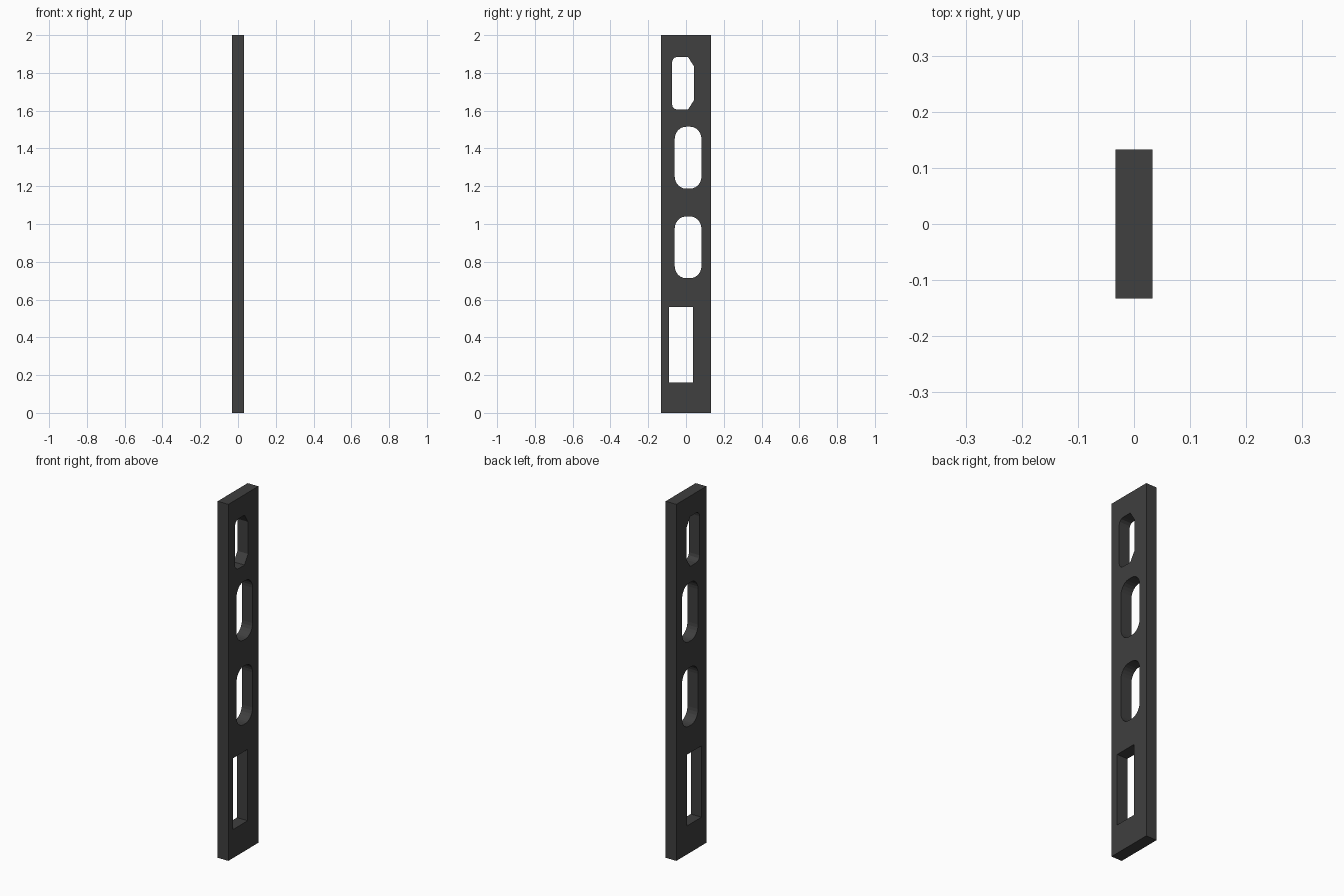
import bpy
from math import cos, sin, pi

if "Cube" in bpy.data.objects:
    bpy.data.objects.remove(bpy.data.objects["Cube"])

HALF_W, HALF_T, HEIGHT = 0.133, 0.033, 2.0


def rounded(y0, y1, z0, z1, corners):
    """Outline from the lower right corner, counter-clockwise.
    Each corner is (y radius, z radius, segments); 0 segments is a sharp corner."""
    pts = []
    places = [(y1, z0, -1, 1), (y1, z1, -1, -1), (y0, z1, 1, -1), (y0, z0, 1, 1)]
    for i, ((y, z, sy, sz), (ry, rz, n)) in enumerate(zip(places, corners)):
        if n == 0:
            pts.append((y, z))
            continue
        for k in range(n + 1):
            a = -pi / 2 + i * pi / 2 + k * pi / 2 / n
            pts.append((y + sy * ry + ry * cos(a), z + sz * rz + rz * sin(a)))
    return pts


sharp = [(0, 0, 0)] * 4
slot = [(0.06, 0.065, 6)] * 4
chamfer = (0.032, 0.05, 1)
small = (0.03, 0.03, 3)

outlines = [
    rounded(-HALF_W, HALF_W, 0, HEIGHT, sharp),                # plate edge
    rounded(-0.09, 0.038, 0.16, 0.56, sharp),                  # rectangular hole
    rounded(-0.06, 0.082, 0.713, 1.04, slot),                  # lower slot
    rounded(-0.06, 0.082, 1.187, 1.515, slot),                 # upper slot
    rounded(-0.074, 0.042, 1.605, 1.885, [chamfer, chamfer, small, small]),  # top hole
]

# Flat plate profile with holes, extruded through its thickness
curve = bpy.data.curves.new("slotted_plate", "CURVE")
curve.dimensions = "2D"
curve.fill_mode = "BOTH"
curve.extrude = HALF_T
for pts in outlines:
    spline = curve.splines.new("POLY")
    spline.points.add(len(pts) - 1)
    for p, (y, z) in zip(spline.points, pts):
        p.co = (y, z, 0, 1)
    spline.use_cyclic_u = True

# Stand the plate upright in the YZ plane
plate = bpy.data.objects.new("slotted_plate", curve)
plate.rotation_euler = (pi / 2, 0, pi / 2)
bpy.context.collection.objects.link(plate)
bpy.context.view_layer.objects.active = plate
plate.select_set(True)
bpy.ops.object.convert(target="MESH")
plate = bpy.context.object
plate.data.shade_flat()

# Near-black plate colour
mat = bpy.data.materials.new("dark_plate")
mat.diffuse_color = (0.05, 0.05, 0.05, 1)
mat.use_nodes = True
mat.node_tree.nodes["Principled BSDF"].inputs["Base Color"].default_value = mat.diffuse_color
plate.data.materials.clear()
plate.data.materials.append(mat)
